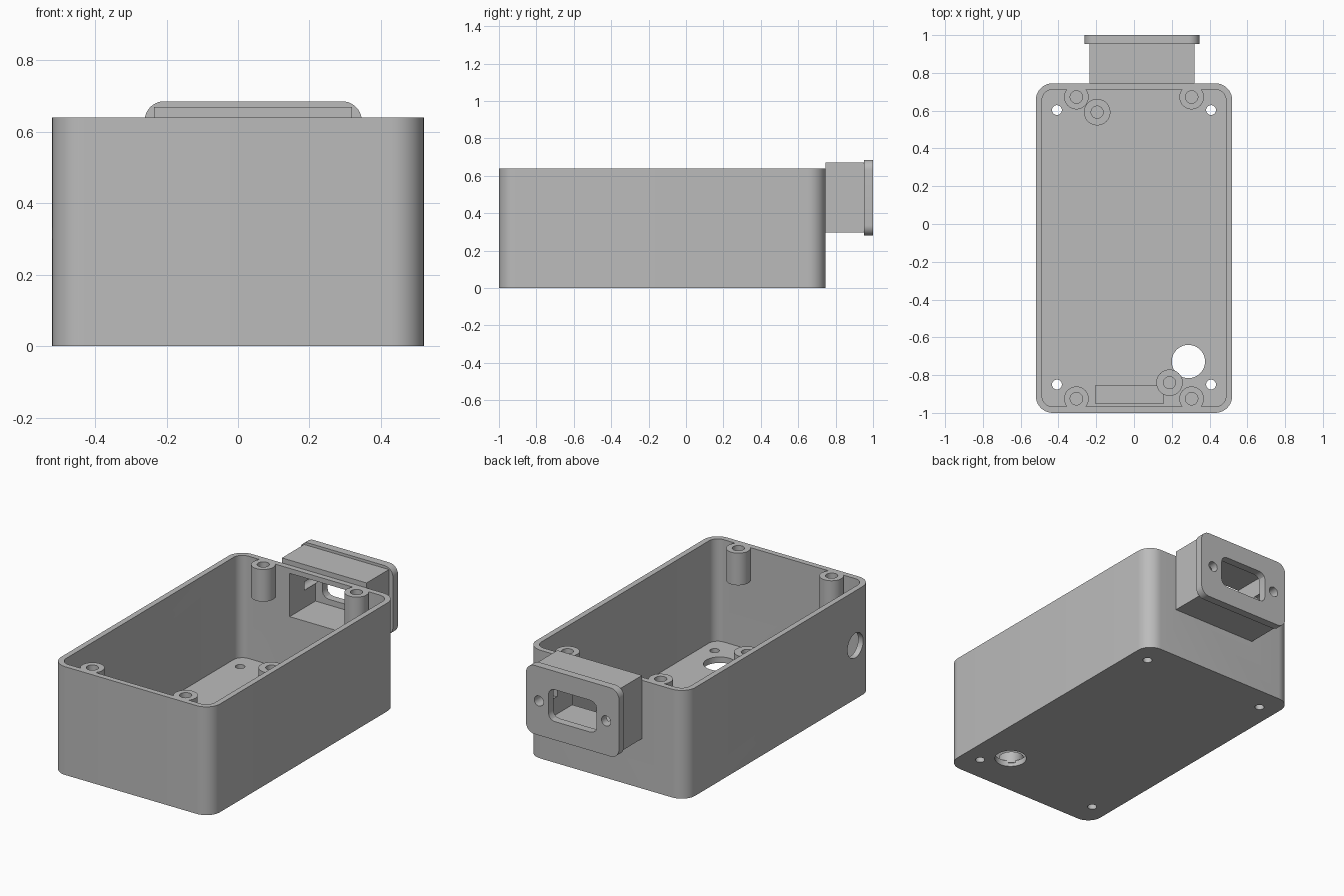
import bpy, bmesh
from math import cos, sin, pi

cube = bpy.data.objects.get("Cube")
if cube:
    bpy.data.objects.remove(cube, do_unlink=True)

grey = bpy.data.materials.new("plain_grey")
grey.use_nodes = True
grey.diffuse_color = (0.5, 0.5, 0.5, 1)
grey.node_tree.nodes["Principled BSDF"].inputs["Base Color"].default_value = (0.5, 0.5, 0.5, 1)


def rounded(x0, x1, y0, y1, r=0, segs=10):
    """Outline of a rectangle with rounded corners (one segment makes a chamfer)."""
    if r == 0:
        return [(x0, y0), (x1, y0), (x1, y1), (x0, y1)]
    centres = [(x1 - r, y1 - r), (x0 + r, y1 - r), (x0 + r, y0 + r), (x1 - r, y0 + r)]
    return [(cx + r * cos((q + i / segs) * pi / 2), cy + r * sin((q + i / segs) * pi / 2))
            for q, (cx, cy) in enumerate(centres) for i in range(segs + 1)]


def circle(cx, cy, r, n=48):
    return [(cx + r * cos(2 * pi * i / n), cy + r * sin(2 * pi * i / n)) for i in range(n)]


PLACE = {
    "x": lambda a, b, t: (t, a, b),
    "y": lambda a, b, t: (a, t, b),
    "z": lambda a, b, t: (a, b, t),
}


def prism(name, outline, lo, hi, axis="z"):
    """Solid made by sweeping an outline along an axis."""
    bm = bmesh.new()
    rings = [[bm.verts.new(PLACE[axis](a, b, t)) for a, b in outline] for t in (lo, hi)]
    n = len(outline)
    for ring in rings:
        bm.faces.new(ring)
    for i in range(n):
        j = (i + 1) % n
        bm.faces.new((rings[0][i], rings[0][j], rings[1][j], rings[1][i]))
    bmesh.ops.recalc_face_normals(bm, faces=bm.faces)
    mesh = bpy.data.meshes.new(name)
    bm.to_mesh(mesh)
    bm.free()
    mesh.materials.append(grey)
    obj = bpy.data.objects.new(name, mesh)
    bpy.context.collection.objects.link(obj)
    return obj


def activate(obj):
    bpy.ops.object.select_all(action="DESELECT")
    obj.select_set(True)
    bpy.context.view_layer.objects.active = obj


def combine(target, tool, operation="DIFFERENCE"):
    activate(target)
    mod = target.modifiers.new(operation.lower(), "BOOLEAN")
    mod.operation = operation
    mod.solver = "EXACT"
    mod.object = tool
    bpy.ops.object.modifier_apply(modifier=mod.name)
    bpy.data.objects.remove(tool, do_unlink=True)


def cut(target, outline, lo, hi, axis="z"):
    combine(target, prism("cutter", outline, lo, hi, axis))


FLOOR, RIM = 0.035, 0.64

# Open tray with rounded upright corners
case = prism("case", rounded(-0.52, 0.52, -1, 0.745, 0.09), 0, RIM)
cut(case, rounded(-0.487, 0.487, -0.967, 0.712, 0.057), FLOOR, 1)

# Lid screw posts hanging from the rim
posts = [(x, y) for x in (-0.305, 0.305) for y in (-0.925, 0.672)]
for x, y in posts:
    combine(case, prism("post", circle(x, y, 0.065), 0.45, RIM), "UNION")
for x, y in posts:
    cut(case, circle(x, y, 0.033), 0.47, 1)

# Floor holes: four mounting screws and one large opening
for x in (-0.408, 0.408):
    for y in (-0.85, 0.603):
        cut(case, circle(x, y, 0.026), -0.1, 0.1)
cut(case, circle(0.288, -0.728, 0.088), -0.1, 0.1)

# Round cable hole in the side wall
cut(case, circle(-0.84, 0.317, 0.073), -0.6, -0.45, "x")

# Low rib and board standoffs on the floor
combine(case, prism("rib", rounded(-0.205, 0.155, -0.952, -0.853), 0.02, 0.065), "UNION")
standoffs = [(-0.195, 0.592), (0.188, -0.84)]
for x, y in standoffs:
    combine(case, prism("standoff", circle(x, y, 0.07), 0.02, 0.09), "UNION")
for x, y in standoffs:
    cut(case, circle(x, y, 0.032), 0.04, 0.2)

# Socket housing on the back wall, with its flange
MID_X, MID_Z = 0.0425, 0.4825


def centred(w, h, r=0, segs=10):
    return rounded(MID_X - w, MID_X + w, MID_Z - h, MID_Z + h, r, segs)


housing = prism("socket_housing", centred(0.277, 0.187), 0.745, 0.97, "y")
combine(housing, prism("flange", centred(0.304, 0.203, 0.055), 0.953, 1, "y"), "UNION")
cavity = centred(0.203, 0.128)
cut(case, cavity, 0.706, 0.9, "y")
cut(housing, cavity, 0.6, 0.953, "y")
cut(housing, centred(0.158, 0.094, 0.04, 3), 0.9, 1.1, "y")
for side in (-1, 1):
    cut(housing, circle(MID_X + side * 0.22, MID_Z, 0.03), 0.85, 1.1, "y")

for obj in (case, housing):
    activate(obj)
    bpy.ops.object.shade_smooth_by_angle()
